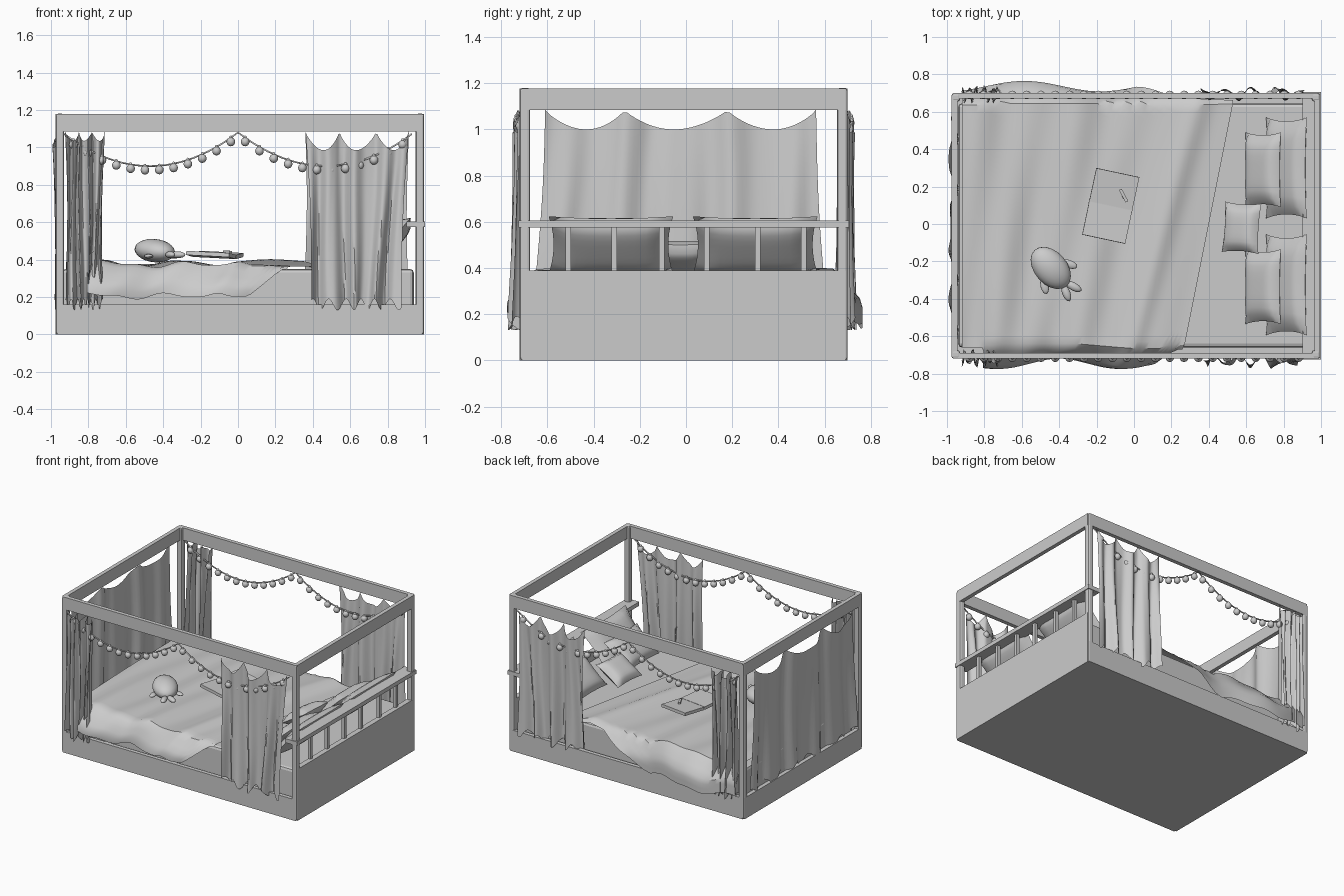
import bpy, bmesh, math
from mathutils import Vector, Matrix, Euler

cube = bpy.data.objects.get("Cube")
if cube:
    bpy.data.objects.remove(cube, do_unlink=True)

GREY = (0.6, 0.6, 0.6, 1)
mat = bpy.data.materials.new("plain_grey")
mat.use_nodes = True
mat.diffuse_color = GREY
mat.node_tree.nodes["Principled BSDF"].inputs["Base Color"].default_value = GREY


def finish(name, bm, smooth=None):
    me = bpy.data.meshes.new(name)
    bm.to_mesh(me)
    bm.free()
    me.materials.append(mat)
    ob = bpy.data.objects.new(name, me)
    bpy.context.collection.objects.link(ob)
    if smooth:
        bpy.ops.object.select_all(action='DESELECT')
        ob.select_set(True)
        bpy.context.view_layer.objects.active = ob
        bpy.ops.object.shade_smooth_by_angle(angle=math.radians(smooth))
    return ob


def box(name, x, y, z, bevel=0.0):
    """Box from (min, max) pairs."""
    bm = bmesh.new()
    size = Vector((x[1] - x[0], y[1] - y[0], z[1] - z[0]))
    mid = Vector((sum(x), sum(y), sum(z))) / 2
    bmesh.ops.create_cube(bm, size=1, matrix=Matrix.Translation(mid) @ Matrix.Diagonal(size).to_4x4())
    ob = finish(name, bm)
    if bevel:
        mod = ob.modifiers.new("round", 'BEVEL')
        mod.width, mod.segments = bevel, 2
    return ob


def sheet(bm, nu, nv, f):
    """Grid surface from a function of u, v in 0..1."""
    rows = [[bm.verts.new(f(i / nu, j / nv)) for j in range(nv + 1)] for i in range(nu + 1)]
    for a, b in zip(rows, rows[1:]):
        for j in range(nv):
            bm.faces.new((a[j], b[j], b[j + 1], a[j + 1]))


def ball(bm, loc, scale, rot=(0, 0, 0), seg=12):
    m = Matrix.LocRotScale(Vector(loc), Euler(rot), Vector(scale))
    bmesh.ops.create_uvsphere(bm, u_segments=seg, v_segments=seg * 2 // 3, radius=1, matrix=m)


# Frame
X0, X1, Y0, Y1, TOP = -0.975, 0.995, -0.72, 0.70, 1.18
for sx, x in (("left_end", X0), ("right_end", X1 - 0.045)):
    for sy, y in (("front", Y0), ("back", Y1 - 0.045)):
        box(f"{sx}_{sy}_post", (x, x + 0.045), (y, y + 0.045), (0, TOP), 0.012)
for part, lo, hi in (("top_rail", 1.085, 1.178), ("side_rail", 0, 0.16)):
    for side, y in (("front", Y0), ("back", Y1 - 0.03)):
        box(f"{side}_{part}", (X0 + 0.01, X1 - 0.01), (y, y + 0.03), (lo, hi))
    box(f"foot_{part}", (X0, X0 + 0.03), (Y0 + 0.01, Y1 - 0.01), (lo, hi))
box("head_top_rail", (X1 - 0.03, X1), (Y0 + 0.01, Y1 - 0.01), (1.085, 1.178))
box("head_panel", (X1 - 0.04, X1), (Y0 + 0.01, Y1 - 0.01), (0, 0.39))
box("base", (X0 + 0.01, X1 - 0.01), (Y0 + 0.01, Y1 - 0.01), (0, 0.12))
box("mattress", (-0.94, 0.94), (-0.66, 0.645), (0.12, 0.35), 0.02)

# Headboard railing
box("headboard_shelf", (0.90, 1.0), (-0.725, 0.705), (0.575, 0.605))
for i, y in enumerate((-0.51, -0.31, -0.105, 0.09, 0.31, 0.51)):
    box(f"baluster_{i + 1}", (0.95, 0.975), (y - 0.012, y + 0.012), (0.385, 0.58))


# Curtains
def curtain(name, place, pins, dip, folds, amp, flare, taper):
    """Hanging cloth pinned at points; place maps (along, outward, z) to space."""
    a, b = pins[0], pins[-1]

    def point(u, v):
        s = a + (b - a) * u
        lo, hi = next((p, q) for p, q in zip(pins, pins[1:]) if s <= q + 1e-6)
        sag = math.sin(math.pi * min(1, max(0, (s - lo) / (hi - lo)))) ** 0.8
        top = 1.085 - dip * sag
        bottom = 0.16 + 0.03 * math.sin(folds * 9 * u + 1)
        z = top + (bottom - top) * v
        wave = math.cos(2 * math.pi * folds * u + 0.8 * v) + 0.35 * math.sin(15 * folds * u * 0.7 + 2 * v)
        out = amp * wave * (0.45 + 0.55 * v) + flare * v + 0.03 * sag * (1 - v) ** 2
        along = s + taper * v * (0.5 - u) + 0.008 * math.sin(4 * v + 9 * u)
        return place(along, out, z)

    bm = bmesh.new()
    sheet(bm, 60, 14, point)
    finish(name, bm, 40)


front = lambda s, o, z: (s, -0.705 - o, z)
back = lambda s, o, z: (s, 0.685 + o, z)
foot = lambda s, o, z: (-0.957 - o, s, z)
bunched = (-0.925, -0.85, -0.78, -0.715)
wide = (0.36, 0.54, 0.74, 0.91)
for side, place, flare in (("front", front, 0.03), ("back", back, 0.01)):
    curtain(f"{side}_bunched_curtain", place, bunched, 0.05, 5, 0.04, flare * 0.5, 0.02)
    curtain(f"{side}_wide_curtain", place, wide, 0.10, 4, 0.03, flare, 0.08 if side == "front" else 0)
curtain("foot_curtain", foot, (-0.61, -0.27, 0.18, 0.56), 0.085, 5, 0.018, 0, -0.10)


# Garlands
def string_z(x):
    return 1.08 - 0.18 * (1 - ((abs(x) - 0.47) / 0.47) ** 2)


for side, y in (("front", -0.715), ("back", 0.69)):
    cu = bpy.data.curves.new(f"{side}_garland_string", 'CURVE')
    cu.dimensions, cu.bevel_depth, cu.bevel_resolution = '3D', 0.005, 1
    sp = cu.splines.new('POLY')
    sp.points.add(48)
    for i, p in enumerate(sp.points):
        x = -0.93 + 1.86 * i / 48
        p.co = (x, y, string_z(x), 1)
    cu.materials.append(mat)
    bpy.context.collection.objects.link(bpy.data.objects.new(cu.name, cu))
    bm = bmesh.new()
    for i in range(24):
        x = -0.88 + 1.76 * i / 23
        ball(bm, (x, y, string_z(x) - 0.022), (0.023, 0.023, 0.024))
        ball(bm, (x, y, string_z(x)), (0.01, 0.01, 0.012), seg=6)
    finish(f"{side}_garland_bulbs", bm, 60)


# Blanket draped over both long sides
def blanket_point(u, v):
    x = -0.92 + 1.24 * u
    front_drop = 0.20 * min(1, max(0, (x + 0.80) / 0.1)) * min(1, max(0.1, (0.30 - x) / 0.1))
    back_drop = 0.26 * min(1, max(0.1, (0.1 - x) / 0.4))
    s0, s1 = -0.66 - front_drop, 0.65 + back_drop
    s = s0 + (s1 - s0) * v
    over = max(0, -0.66 - s, s - 0.65)
    y = max(-0.66, min(0.65, s))
    skew = x + 0.2 * u * (y + 0.4) - 0.5 * over * (s < 0)
    ripple = math.sin(14 * x + 2.2 * y) + 0.6 * math.sin(27 * x - 3 * y + 1)
    z = 0.378 + 0.014 * ripple * (1 - u ** 3) + 0.03 * math.exp(-((x - 0.1 - 0.1 * y) / 0.06) ** 2)
    z -= 0.015 * u ** 2
    out = min(over, 0.14) * (0.62 + 0.2 * math.sin(9 * x + 1))
    y += math.copysign(out, s) if over else 0
    return (skew, y, z - over * 0.85)


bm = bmesh.new()
sheet(bm, 56, 40, blanket_point)
finish("blanket", bm, 35)


# Pillows
def pillow(name, loc, tilt, height, width, thick, turn=0.0):
    rot = Euler((0, -tilt, turn)).to_matrix()
    bm = bmesh.new()
    for sign in (1, -1):
        def point(u, v):
            p, q = 2 * u - 1, 2 * v - 1
            puff = ((1 - p ** 4) * (1 - q ** 4)) ** 0.6
            local = Vector((p * height / 2 * (0.92 + 0.08 * q * q),
                            q * width / 2 * (0.92 + 0.08 * p * p), sign * thick / 2 * puff))
            return rot @ local + Vector(loc)
        sheet(bm, 10, 10, point)
    bmesh.ops.remove_doubles(bm, verts=bm.verts, dist=1e-4)
    bmesh.ops.recalc_face_normals(bm, faces=bm.faces)
    finish(name, bm, 50)


for side, y in (("left", 0.30), ("right", -0.325)):
    pillow(f"{side}_rear_pillow", (0.815, y, 0.50), 0.85, 0.33, 0.54, 0.10)
    pillow(f"{side}_front_pillow", (0.69, y - 0.01, 0.46), 0.75, 0.26, 0.40, 0.10)
pillow("small_cushion", (0.575, -0.02, 0.445), 0.55, 0.23, 0.27, 0.09, -0.06)

# Plush sea animal with segmented body, flippers and tail
bm = bmesh.new()
HEAD = -0.85
d = Vector((math.cos(HEAD), math.sin(HEAD), 0))
n = Vector((-d.y, d.x, 0))
c = Vector((-0.445, -0.235, 0.448))
ball(bm, c, (0.13, 0.088, 0.062), (0, 0.1, HEAD), 20)
for s in (1, -1):
    ball(bm, c + d * 0.155 + n * s * 0.026 - Vector((0, 0, 0.022)), (0.048, 0.022, 0.018), (0, 0, HEAD + s * 0.35))
    ball(bm, c + d * 0.05 + n * s * 0.088 - Vector((0, 0, 0.03)), (0.045, 0.022, 0.012), (0, 0, HEAD + s * 0.5))
finish("plush_animal", bm, 60)

# Open book with a pencil on it
TURN = -0.21
book = Matrix.LocRotScale(Vector((-0.125, 0.095, 0.425)), Euler((0, 0.05, TURN)), None)
for name, y, z, size, tilt in (("book_page_far", 0.094, 0.0, (0.235, 0.18, 0.022), 0.06),
                               ("book_page_near", -0.09, 0.0, (0.235, 0.18, 0.022), -0.06),
                               ("book_spine", 0.0, -0.008, (0.237, 0.022, 0.012), 0),
                               ("pencil", 0.07, 0.02, (0.016, 0.075, 0.012), 0)):
    bm = bmesh.new()
    x = 0.055 if name == "pencil" else 0
    turn = 0.7 if name == "pencil" else 0
    m = Matrix.LocRotScale(Vector((x, y, z)), Euler((tilt, 0, turn)), Vector(size))
    bmesh.ops.create_cube(bm, size=1, matrix=book @ m)
    finish(name, bm)
